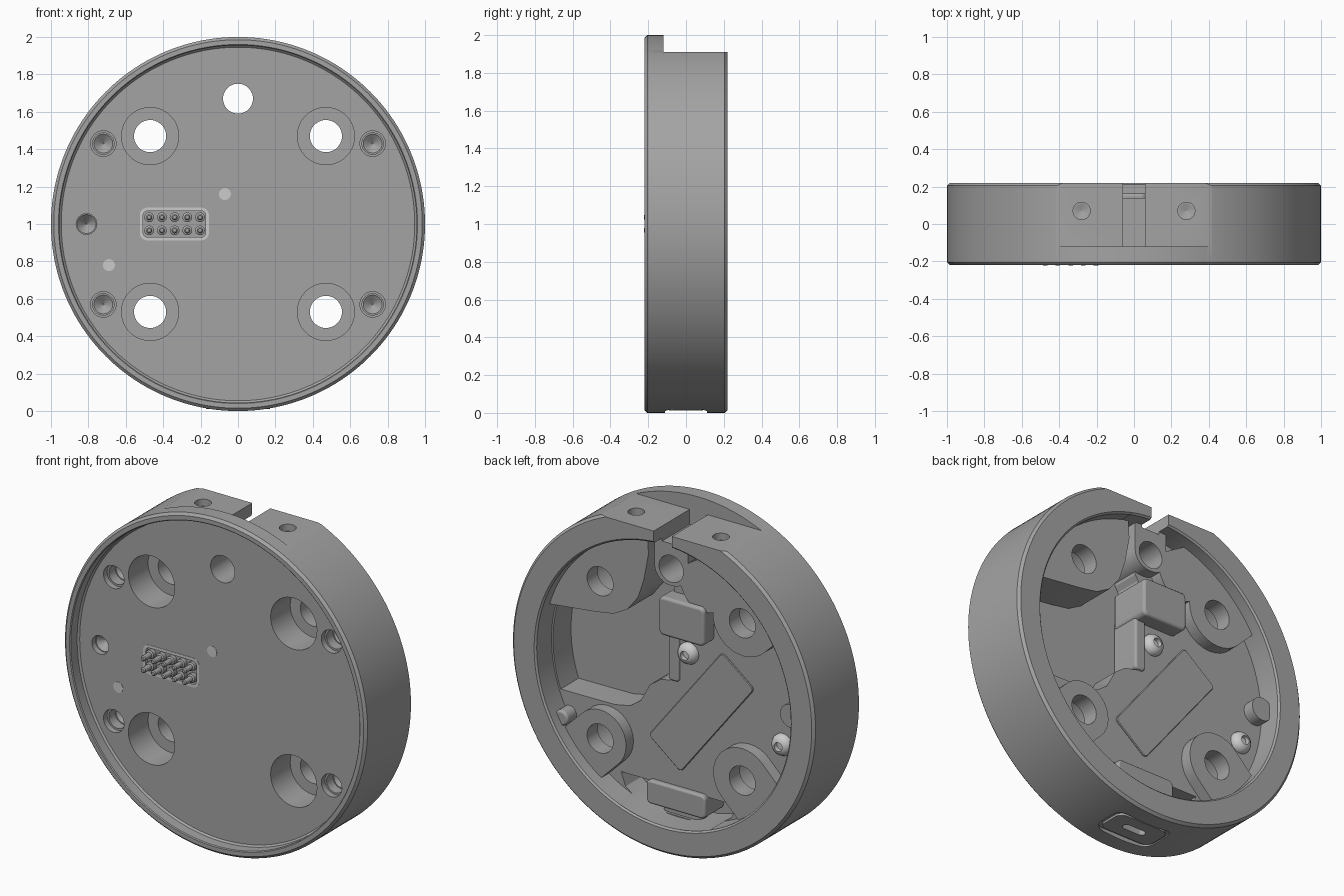
import bpy, bmesh
from math import sin, cos, pi, radians
from mathutils import Vector

if "Cube" in bpy.data.objects:
    bpy.data.objects.remove(bpy.data.objects["Cube"])


def material(name, v):
    m = bpy.data.materials.new(name)
    m.diffuse_color = (v, v, v, 1)
    m.use_nodes = True
    m.node_tree.nodes["Principled BSDF"].inputs["Base Color"].default_value = m.diffuse_color
    return m


dark = material("dark_metal", 0.37)
light = material("light_metal", 0.8)


def finish(name, bm, mat):
    bmesh.ops.remove_doubles(bm, verts=bm.verts, dist=1e-5)
    bmesh.ops.recalc_face_normals(bm, faces=bm.faces)
    me = bpy.data.meshes.new(name)
    bm.to_mesh(me)
    bm.free()
    ob = bpy.data.objects.new(name, me)
    bpy.context.collection.objects.link(ob)
    me.materials.append(mat)
    return ob


def lathe(name, profile, cx, cz, n, mat=dark):
    """Spin (radius, y) points round the y axis through (cx, cz)."""
    bm = bmesh.new()
    vs = [bm.verts.new((r, y, 0)) for r, y in profile]
    es = [bm.edges.new(p) for p in zip(vs, vs[1:])]
    bmesh.ops.spin(bm, geom=vs + es, cent=(0, 0, 0), axis=(0, 1, 0),
                   angle=2 * pi, steps=n, use_merge=True)
    bmesh.ops.translate(bm, verts=bm.verts, vec=(cx, 0, cz))
    return finish(name, bm, mat)


def prism(name, pts, a, b, axis='y', mat=dark, taper=1.0):
    """Extrude a 2D outline from a to b along y or z."""
    bm = bmesh.new()
    c = sum((Vector(p) for p in pts), Vector((0, 0))) / len(pts)
    rows = []
    for t, s in ((a, 1.0), (b, taper)):
        q = [c + (Vector(p) - c) * s for p in pts]
        rows.append([bm.verts.new((u, t, v) if axis == 'y' else (u, v, t)) for u, v in q])
    n = len(pts)
    bm.faces.new(rows[0])
    bm.faces.new(rows[1])
    for i in range(n):
        j = (i + 1) % n
        bm.faces.new((rows[0][i], rows[0][j], rows[1][j], rows[1][i]))
    return finish(name, bm, mat)


def circ(x, z, r, n=40):
    return [(x + r * cos(2 * pi * i / n), z + r * sin(2 * pi * i / n)) for i in range(n)]


def rrect(x, z, w, h, r, ang=0, n=8):
    """Rounded rectangle, turned by ang degrees."""
    out, a = [], radians(ang)
    for k, (sx, sz) in enumerate(((1, 1), (-1, 1), (-1, -1), (1, -1))):
        for i in range(n + 1):
            t = (k + i / n) * pi / 2
            u = sx * (w / 2 - r) + r * cos(t)
            v = sz * (h / 2 - r) + r * sin(t)
            out.append((x + u * cos(a) - v * sin(a), z + u * sin(a) + v * cos(a)))
    return out


def arc(r, a0, a1, n=14):
    return [(r * cos(radians(a0 + (a1 - a0) * i / n)),
             1 + r * sin(radians(a0 + (a1 - a0) * i / n))) for i in range(n + 1)]


def boolean(ob, tool, op='DIFFERENCE'):
    m = ob.modifiers.new("b", 'BOOLEAN')
    m.operation, m.solver, m.object = op, 'EXACT', tool
    bpy.context.view_layer.objects.active = ob
    bpy.ops.object.modifier_apply(modifier=m.name)
    bpy.data.objects.remove(tool)


def bevel(ob, w, seg=3):
    m = ob.modifiers.new("bevel", 'BEVEL')
    m.width, m.segments, m.limit_method = w, seg, 'ANGLE'
    return ob


# round housing: dished front, open back with inner floor
body = lathe("housing", [(0, -.145), (.945, -.145), (.955, -.155), (.955, -.215), (.96, -.22),
                         (.985, -.22), (1, -.205), (1, .205), (.985, .22), (.85, .22),
                         (.84, .21), (.84, .07), (0, .07)], 0, 1, 160)

# deep side pocket with cable channel, and bottom pocket behind the port
pocket = [(.2, 1.82), (.05, 1.82), (.05, 1.56), (.03, 1.53), (.03, .97), (.12, .95), (.19, .9),
          (.25, .79), (.32, .74), (.42, .72)] + arc(.83, -20, 20) + [(.4, 1.5)]
boolean(body, prism("cut", pocket, -.1, .3))
boolean(body, prism("cut", [(-.38, .33), (.38, .33), (.35, .25), (.28, .2), (.15, .165),
                            (-.15, .165), (-.28, .2), (-.35, .25)], -.08, .21))

# raised lands round the bolt holes, trimmed to stay inside the wall
plateau = [(.16, 1.86), (.15, 1.72), (.18, 1.56), (.22, 1.44), (.29, 1.35), (.38, 1.3),
           (.5, 1.28), (.85, 1.24)] + arc(.9, 18, 78)
lands = [plateau,
         rrect(-.56, 1.56, .64, .4, .2, 135),
         rrect(-.30, 1.67, .5, .3, .14, 150),
         rrect(0, 1.74, .22, .34, .1),
         rrect(-.56, .44, .64, .38, .19, 45),
         rrect(.56, .44, .6, .34, .17, -45),
         circ(-.79, 1, .07)]
for pts in lands:
    land = prism("land", pts, -.12, .14)
    boolean(land, prism("cut", circ(0, 1, .92, 128), -.2, .3), 'INTERSECT')
    boolean(body, land, 'UNION')

# flat and cable slot on top
boolean(body, prism("cut", [(-.6, -.12), (.6, -.12), (.6, .4), (-.6, .4)], 1.91, 2.2, 'z'))
boolean(body, prism("cut", [(-.06, -.12), (.06, -.12), (.06, .4), (-.06, .4)], 1.82, 2.1, 'z'))

# bolt holes with counterbores, plus the centre top hole
for sx in (-1, 1):
    for sz in (-1, 1):
        x, z = .47 * sx, 1 + .47 * sz
        boolean(body, prism("cut", circ(x, z, .153), -.3, .04))
        boolean(body, prism("cut", circ(x, z, .086), -.3, .3))
        # blind dowel holes with drill-point ends
        x, z = .72 * sx, 1 + .43 * sz
        boolean(body, prism("cut", circ(x, z, .068), -.2, -.11))
        boolean(body, prism("cut", circ(x, z, .057), -.12, -.05))
        boolean(body, prism("cut", circ(x, z, .057), -.055, -.015, taper=.05))
    # set-screw holes in the top flat
    boolean(body, prism("cut", circ(.28 * sx, .07, .046), 1.87, 2, 'z'))
    boolean(body, prism("cut", circ(.28 * sx, .07, .046), 1.875, 1.85, 'z', taper=.05))
boolean(body, prism("cut", circ(0, 1.67, .08), -.3, .3))
boolean(body, prism("cut", circ(-.81, 1, .055), -.2, -.11))
boolean(body, prism("cut", circ(-.81, 1, .055), -.115, -.06, taper=.05))

# contact recess in front, port recess underneath
boolean(body, prism("cut", rrect(-.34, 1.0, .37, .175, .04), -.2, -.12))
boolean(body, prism("cut", rrect(0, 0, .38, .22, .06), -.1, .025, 'z'))
boolean(body, prism("cut", rrect(0, 0, .17, .06, .029), 0, .12, 'z'))
prism("port_plate", rrect(0, 0, .34, .18, .045), .012, .06, 'z')
boolean(bpy.data.objects["port_plate"],
        prism("cut", rrect(0, 0, .15, .045, .022), -.1, .1, 'z'))

# contact block: light frame, dark base, ten spring pins
frame = prism("contact_frame", rrect(-.34, 1.0, .37, .175, .04), -.147, -.115, mat=light)
boolean(frame, prism("cut", rrect(-.34, 1.0, .335, .14, .025), -.2, 0))
prism("contact_base", rrect(-.34, 1.0, .335, .14, .025), -.13, -.115)
for i in range(5):
    for z in (.966, 1.036):
        x = -.475 + .068 * i
        lathe(f"contact_pin_{i}", [(0, -.223), (.01, -.223), (.016, -.217), (.016, -.16),
                                   (.026, -.155), (.026, -.12), (0, -.12)], x, z, 16)

# board screws, ends visible in front
for k, (x, z) in enumerate(((-.07, 1.16), (-.69, .78))):
    boolean(body, prism("cut", circ(x, z, .032, 24), -.2, .1))
    lathe(f"screw_{k}", [(0, -.147), (.032, -.147), (.032, .065), (.064, .065), (.064, .08),
                         (.055, .1), (.038, .113), (.026, .116), (.026, .09), (0, .09)],
          x, z, 32, light)

# raised chip on the floor
bevel(prism("chip", rrect(-.155, .83, .79, .27, .025, 128), .05, .078), .004, 1)

# plug blocks, their stem and port shell
bevel(prism("upper_plug", rrect(-.083, 1.385, .3, .23, .03), -.09, .165), .015)
bevel(prism("plug_stem", rrect(.025, 1.15, .07, .36, .02), -.1, .085), .012)
bevel(prism("lower_plug", rrect(0, .275, .39, .14, .03), -.085, .1), .012)
shell = prism("port_shell", rrect(0, 0, .26, .11, .05), .1, .24, 'z')
boolean(shell, prism("cut", rrect(0, 0, .17, .06, .029), .05, .13, 'z'))

# dowel tip behind the lower side hole
bevel(prism("dowel_tip", circ(.72, .59, .045, 24), .02, .155), .012)

for ob in bpy.context.collection.objects:
    ob.select_set(True)
bpy.context.view_layer.objects.active = body
bpy.ops.object.shade_smooth_by_angle(angle=radians(30))
